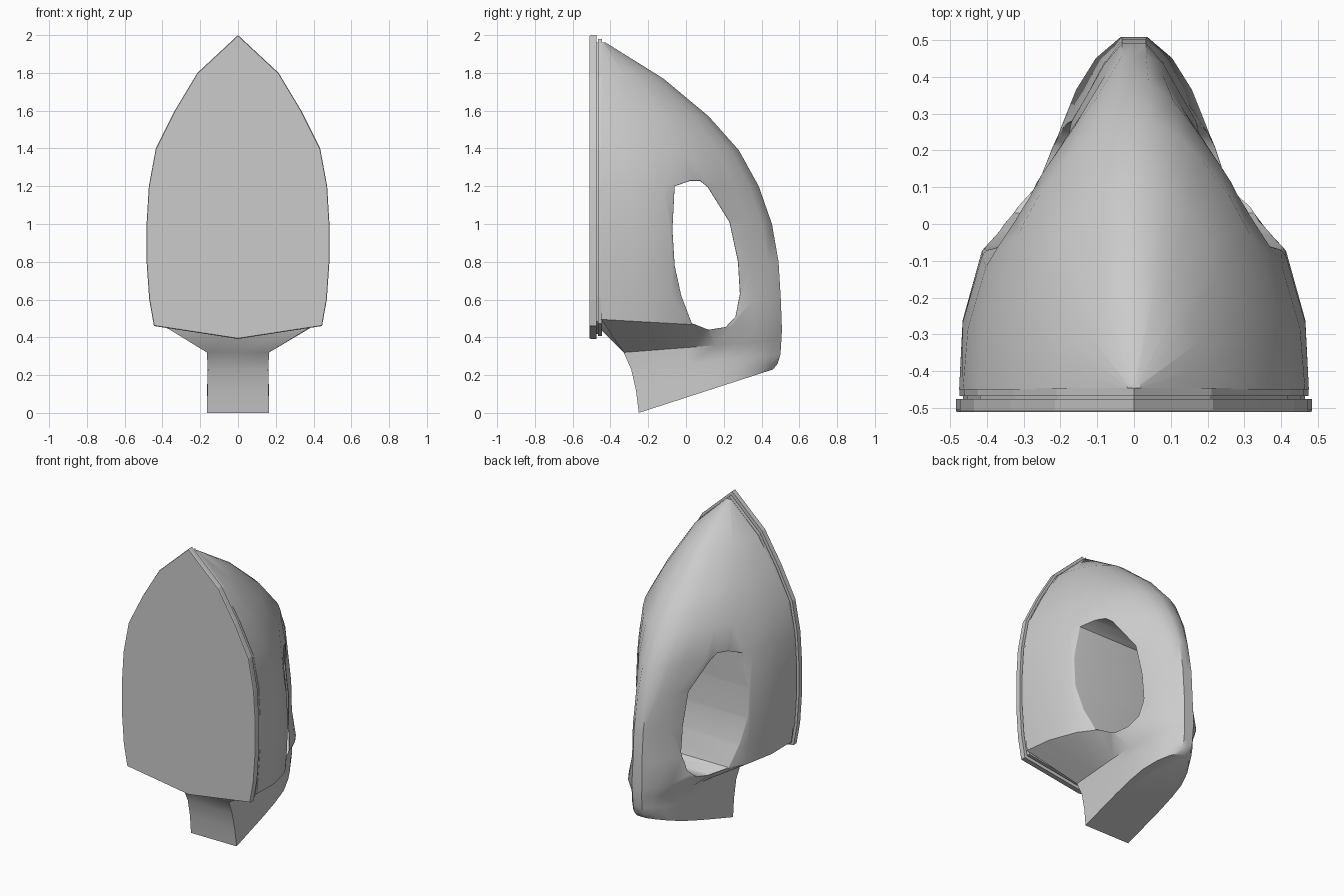
import bpy, bmesh, math

if "Cube" in bpy.data.objects:
    bpy.data.objects.remove(bpy.data.objects["Cube"])

# Right half of the soleplate outline, (x, z) from tip to heel centre
SOLE = [(0, 2.0), (.215, 1.8), (.335, 1.6), (.435, 1.4), (.472, 1.2),
        (.484, 1.0), (.484, .8), (.47, .6), (.445, .46), (0, .392)]
# Depth fractions shared by all body rings, and width fractions per ring style
T = [0, .2, .4, .58, .72, .85, .94, 1]
HEEL = [1, 1, 1, .97, .9, .7, .45, .2]
FLARE = [1, .98, .86, .62, .46, .35, .23, .08]
LOW = [1, .98, .87, .61, .42, .27, .17, .07]
HIGH = [1, .96, .86, .74, .61, .44, .29, .1]


def make_object(name, bm):
    bmesh.ops.recalc_face_normals(bm, faces=bm.faces)
    me = bpy.data.meshes.new(name)
    bm.to_mesh(me)
    bm.free()
    ob = bpy.data.objects.new(name, me)
    bpy.context.collection.objects.link(ob)
    return ob


def loft(name, rings):
    bm = bmesh.new()
    loops = [[bm.verts.new(p) for p in r] for r in rings]
    for a, b in zip(loops, loops[1:]):
        n = len(a)
        for i in range(n):
            j = (i + 1) % n
            bm.faces.new((a[i], a[j], b[j], b[i]))
    bm.faces.new(loops[0])
    bm.faces.new(loops[-1])
    return make_object(name, bm)


def smooth(ob, angle):
    bpy.ops.object.select_all(action='DESELECT')
    ob.select_set(True)
    bpy.context.view_layer.objects.active = ob
    bpy.ops.object.shade_smooth_by_angle(angle=math.radians(angle))


def slab_ring(y, s):
    pts = SOLE + [(-x, z) for x, z in SOLE[-2:0:-1]]
    return [(x * s, y, 1.05 + (z - 1.05) * s) for x, z in pts]


# Soleplate, and the narrower seam and rim behind it
loft("soleplate", [slab_ring(-.511, .995), slab_ring(-.505, 1), slab_ring(-.475, 1)])
loft("seam", [slab_ring(-.48, .96), slab_ring(-.462, .96)])
loft("body_rim", [slab_ring(-.467, .978), slab_ring(-.445, .978)])


def body_ring(zf, zb, yf, yb, w, prof, dip=0):
    half = [(w * f, yf + t * (yb - yf), zf + t * (zb - zf)) for t, f in zip(T, prof)]
    return ([(0, yf, zf - dip)] + half + [(0, yb, zb)]
            + [(-x, y, z) for x, y, z in reversed(half)])


# Body: heel, flare, handle mass and nose lofted as one skin
MID = [(a + b) / 2 for a, b in zip(LOW, HIGH)]
body = loft("body", [
    body_ring(0, .23, -.25, .46, .165, HEEL),
    body_ring(.12, .26, -.265, .485, .162, HEEL),
    body_ring(.23, .31, -.29, .5, .16, HEEL),
    body_ring(.32, .385, -.33, .505, .165, HEEL),
    body_ring(.495, .44, -.45, .508, .45, FLARE, .055),
    body_ring(.6, .6, -.45, .502, .46, LOW),
    body_ring(.8, .8, -.45, .49, .475, LOW),
    body_ring(1.0, 1.0, -.45, .455, .475, LOW),
    body_ring(1.2, 1.2, -.45, .385, .465, MID),
    body_ring(1.4, 1.39, -.45, .28, .425, HIGH),
    body_ring(1.59, 1.57, -.45, .12, .33, HIGH),
    body_ring(1.78, 1.77, -.45, -.12, .21, HIGH),
    body_ring(1.96, 1.96, -.45, -.425, .02, HIGH),
])

# Grip opening cut straight through from side to side
HOLE = [(-.06, 1.2), (.02, 1.228), (.075, 1.228), (.115, 1.195), (.23, 1.01),
        (.275, .8), (.285, .63), (.262, .51), (.21, .455), (.12, .44),
        (.03, .475), (-.025, .62), (-.06, .78), (-.072, .97)]
cutter = loft("grip_cutter", [[(x, y, z) for y, z in HOLE] for x in (-.8, .8)])
cutter.hide_render = True
mod = body.modifiers.new("grip", 'BOOLEAN')
mod.operation = 'DIFFERENCE'
mod.solver = 'EXACT'
mod.object = cutter
bpy.context.view_layer.objects.active = body
bpy.ops.object.modifier_apply(modifier="grip")
bpy.data.objects.remove(cutter)


def on_hole(f):
    c = f.calc_center_median()
    return abs(f.normal.x) < .001 and -.09 < c.y < .3 and .43 < c.z < 1.24


# Round the rim of the grip opening
bm = bmesh.new()
bm.from_mesh(body.data)
bmesh.ops.remove_doubles(bm, verts=bm.verts, dist=.004)
bm.normal_update()
rim = [e for e in bm.edges if len(e.link_faces) == 2
       and on_hole(e.link_faces[0]) != on_hole(e.link_faces[1])]
bmesh.ops.bevel(bm, geom=rim, offset=.03, segments=3, profile=.5,
                affect='EDGES', clamp_overlap=True)
bm.to_mesh(body.data)
bm.free()
smooth(body, 42)
